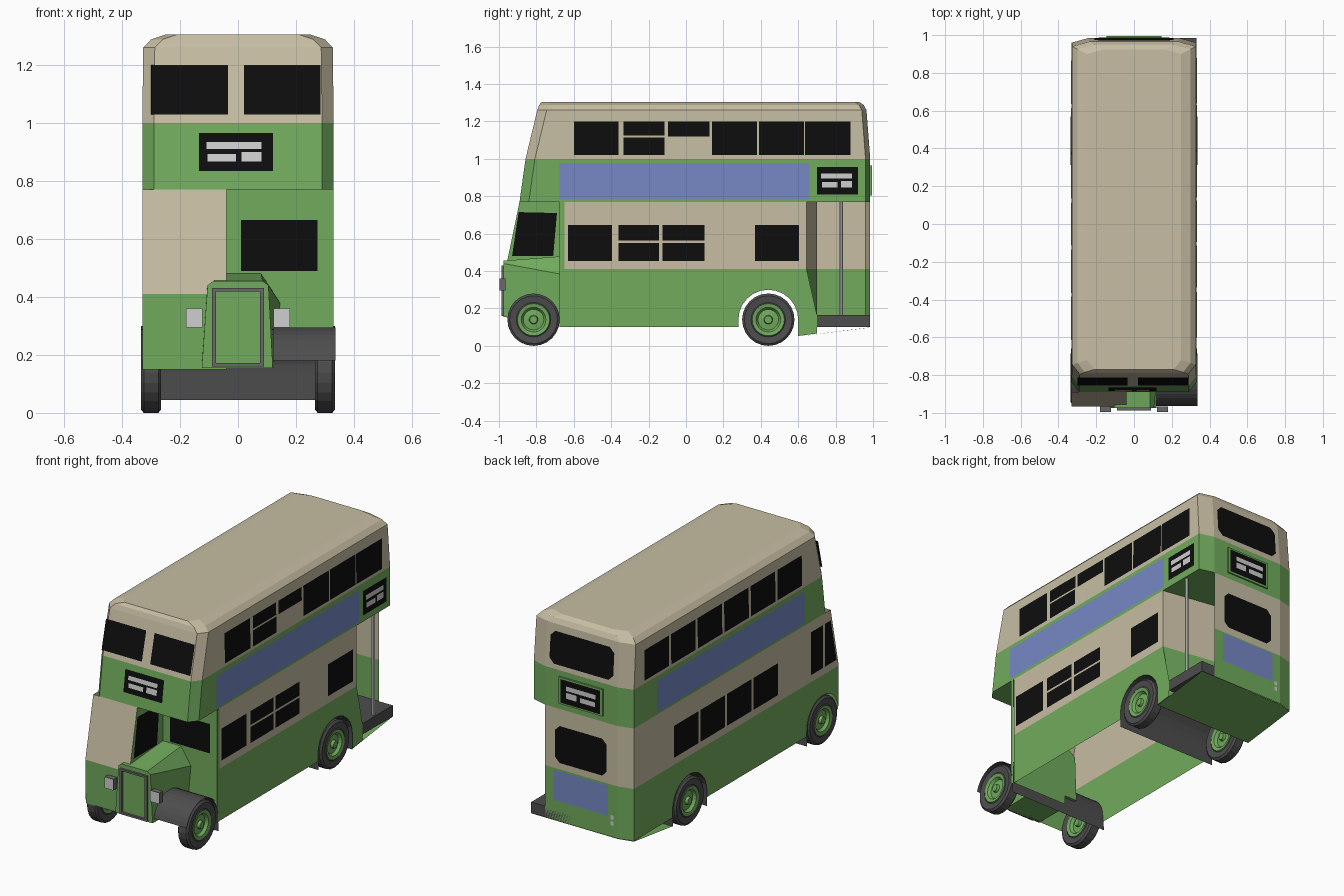
import bpy, bmesh, math
from mathutils import Vector

if "Cube" in bpy.data.objects:
    bpy.data.objects.remove(bpy.data.objects["Cube"])

COL = {"green": (.165, .41, .11), "cream": (.57, .51, .365), "black": (.004, .004, .004),
       "dark_grey": (.075, .075, .075), "blue": (.185, .25, .56), "light_grey": (.62, .62, .63),
       "mid_grey": (.14, .14, .14)}
MATS = {}
for n, c in COL.items():
    MATS[n] = bpy.data.materials.new(n)
    MATS[n].diffuse_color = (*c, 1)


def finish(name, bm, mats):
    me = bpy.data.meshes.new(name)
    bm.to_mesh(me)
    bm.free()
    for m in mats:
        me.materials.append(MATS[m])
    ob = bpy.data.objects.new(name, me)
    bpy.context.scene.collection.objects.link(ob)
    return ob


def panel(name, pts, mat, out):
    """Single flat sheet, turned to face the direction out."""
    bm = bmesh.new()
    f = bm.faces.new([bm.verts.new(p) for p in pts])
    f.normal_update()
    if f.normal.dot(Vector(out)) < 0:
        f.normal_flip()
    bmesh.ops.triangulate(bm, faces=bm.faces[:])
    return finish(name, bm, [mat])


def loft(name, rings, mats, band=lambda i: 0, caps=True):
    """Skin between closed rings; band gives the material of each step."""
    bm = bmesh.new()
    vs = [[bm.verts.new(p) for p in r] for r in rings]
    n = len(vs[0])
    for i in range(len(vs) - 1):
        for j in range(n):
            k = (j + 1) % n
            bm.faces.new((vs[i][j], vs[i][k], vs[i + 1][k], vs[i + 1][j])).material_index = band(i)
    if caps:
        bm.faces.new(vs[0][::-1]).material_index = band(0)
        bm.faces.new(vs[-1]).material_index = band(len(vs) - 2)
    bmesh.ops.recalc_face_normals(bm, faces=bm.faces[:])
    return finish(name, bm, mats)


def box(name, x0, x1, y0, y1, z0, z1, mat):
    r = [(x0, y0), (x1, y0), (x1, y1), (x0, y1)]
    return loft(name, [[(*p, z) for p in r] for z in (z0, z1)], [mat])


# ---- upper deck: (height, half width, front y, rear y)
LEVELS = [(.77, .33, -.89, .985), (1.0, .33, -.858, .985), (1.26, .327, -.795, .965),
          (1.288, .30, -.785, .95), (1.305, .25, -.77, .925)]


def deck_ring(z, w, yf, yr):
    half = [(w - .04, yf), (w, yf + .05), (w, yr - .025), (w - .09, yr)]
    return [(x, y, z) for x, y in half] + [(-x, y, z) for x, y in half[::-1]]


loft("upper_deck", [deck_ring(*l) for l in LEVELS], ["green", "cream"], lambda i: int(i > 0))


def surface(z, col):
    for a, b in zip(LEVELS, LEVELS[1:]):
        if z <= b[0]:
            t = max(0, (z - a[0]) / (b[0] - a[0]))
            return a[col] + t * (b[col] - a[col])


def plate(name, side, u0, u1, z0, z1, mat, off=.004, cut=0):
    """Thin painted plate on one side of the body, optionally with cut corners."""
    if cut:
        uz = [(u0 + cut, z0), (u1 - cut, z0), (u1, z0 + cut), (u1, z1 - cut),
              (u1 - cut, z1), (u0 + cut, z1), (u0, z1 - cut), (u0, z0 + cut)]
    else:
        uz = [(u0, z0), (u1, z0), (u1, z1), (u0, z1)]
    place = {"right": lambda u, z: (surface(z, 1) + off, u, z),
             "left": lambda u, z: (-surface(z, 1) - off, u, z),
             "front": lambda u, z: (u, surface(z, 2) - off, z),
             "rear": lambda u, z: (u, surface(z, 3) + off, z)}[side]
    out = {"right": (1, 0, 0), "left": (-1, 0, 0), "front": (0, -1, 0), "rear": (0, 1, 0)}[side]
    return panel(name, [place(u, z) for u, z in uz], mat, out)


def blind(side, u0, u1, z0, z1, off=.004):
    """Route display: black board with pale blank strips."""
    plate(side + "_route_board", side, u0, u1, z0, z1, "black", off)
    w, h = u1 - u0, z1 - z0
    for a, b, c, d in [(.1, .85, .58, .77), (.12, .5, .25, .45), (.58, .85, .25, .5)]:
        plate(side + "_route_strip", side, u0 + a * w, u0 + b * w, z0 + c * h, z0 + d * h,
              "light_grey", off + .003)


# upper windows
for u0, u1 in [(-.30, -.035), (.02, .285)]:
    plate("front_upper_window", "front", u0, u1, 1.03, 1.2, "black")
R_UP = [(-.6, -.36, 1.02, 1.2), (-.335, -.115, 1.02, 1.115), (-.335, -.115, 1.125, 1.2),
        (-.095, .125, 1.12, 1.2), (.14, .38, 1.02, 1.2), (.39, .63, 1.02, 1.2), (.637, .88, 1.02, 1.2)]
for w in R_UP:
    plate("right_upper_window", "right", *w, "black")
for i in range(6):
    plate("left_upper_window", "left", -.615 + i * .25, -.385 + i * .25, 1.02, 1.2, "black")
plate("rear_upper_window", "rear", -.21, .21, 1.03, 1.22, "black", cut=.03)

# lower windows
for w in [(-.63, -.395, .455, .645), (-.36, -.145, .455, .55), (-.36, -.145, .562, .645),
          (-.125, .10, .455, .55), (-.125, .10, .562, .645), (.37, .605, .455, .645)]:
    plate("right_lower_window", "right", *w, "black")
for i in range(4):
    plate("left_lower_window", "left", -.39 + i * .25, -.16 + i * .25, .455, .645, "black")
plate("rear_lower_window", "rear", -.17, .17, .45, .67, "black", cut=.03)

# advert panels, route boards, tail lights
plate("right_advert", "right", -.68, .66, .785, .975, "blue")
plate("left_advert", "left", -.64, .75, .785, .975, "blue")
plate("rear_advert", "rear", -.18, .18, .22, .40, "blue")
blind("front", -.135, .12, .835, .965)
blind("right", .70, .92, .81, .955)
box("rear_board_housing", -.145, .145, .98, .994, .805, .965, "green")
blind("rear", -.13, .13, .815, .955, .011)
for z in (.17, .205):
    plate("tail_light", "rear", -.215, -.195, z, z + .025, "light_grey")

# ---- lower body
CZ, FY, RY = .14, -.815, .44


def arc(cy, r, a0, a1, n=12):
    return [(cy + r * math.cos(math.radians(a0 + (a1 - a0) * i / n)),
             CZ + r * math.sin(math.radians(a0 + (a1 - a0) * i / n))) for i in range(n + 1)]


def side_panel(name, x, yz, mat, out):
    panel(name, [(x, y, z) for y, z in yz], mat, (out, 0, 0))


rear_arch = [(RY - .16, .1)] + arc(RY, .16, 180, 0)
side_panel("right_lower_wall", .33, [(-.65, .41), (-.65, .1)] + rear_arch
           + [(.6, .053), (.7, .066), (.7, .165), (.645, .41)], "green", 1)
side_panel("right_middle_wall", .33, [(-.65, .41), (.645, .41), (.645, .77), (-.65, .77)], "cream", 1)
side_panel("right_front_pillar", .333, [(-.675, .1), (-.65, .1), (-.65, .77), (-.675, .77)], "green", 1)
side_panel("left_lower_wall", -.33, [(-.965, .41)] + arc(FY, .15, 170, 0) + [(-.66, .1)]
           + rear_arch + [(.6, .1), (.96, .1), (.96, .41)], "green", -1)
side_panel("left_middle_wall", -.33, [(-.965, .41), (.96, .41), (.96, .77), (-.89, .77)], "cream", -1)
for z0, z1, mat in [(.1, .41, "green"), (.41, .77, "cream")]:
    for name, a, b, out in [("rear_wall", (-.24, .985), (.24, .985), (0, 1, 0)),
                            ("rear_left_corner", (-.33, .96), (-.24, .985), (-1, 1, 0)),
                            ("entrance_bulkhead", (.33, .645), (0, .7), (0, 1, 0))]:
        panel(name, [(*a, z0), (*b, z0), (*b, z1), (*a, z1)], mat, out)

# rear platform, its underside and the grab pole
box("rear_platform", 0, .33, .7, .985, .1, .165, "dark_grey")
panel("platform_underside", [(-.33, .6, .05), (.33, .6, .05), (.33, .985, .098), (-.24, .985, .098),
                             (-.33, .96, .096)], "green", (0, 0, -1))
circle = [(math.cos(i * math.pi / 4) * .01, math.sin(i * math.pi / 4) * .01) for i in range(8)]
loft("grab_pole", [[(.31 + x, .83 + y, z) for x, y in circle] for z in (.16, .77)], ["light_grey"])

# ---- half cab
panel("cab_front_lower", [(-.33, -.96, .15), (-.04, -.96, .15), (-.04, -.965, .41), (-.33, -.965, .41)],
      "green", (0, -1, 0))
panel("cab_front_upper", [(-.33, -.965, .41), (-.04, -.965, .41), (-.04, -.89, .77), (-.33, -.89, .77)],
      "cream", (0, -1, 0))
side_panel("cab_inner_side", -.04, [(-.65, .2), (-.65, .77), (-.89, .77), (-.965, .41), (-.96, .15)], "green", 1)
side_panel("cab_inner_window", -.036, [(-.93, .48), (-.71, .48), (-.69, .71), (-.895, .715)], "black", 1)
side_panel("cab_door_window", -.334, [(-.81, .455), (-.70, .455), (-.70, .71), (-.81, .71)], "black", -1)
side_panel("cab_quarter_window", -.334, [(-.94, .455), (-.83, .455), (-.83, .71), (-.885, .71)], "black", -1)
panel("front_bulkhead", [(-.04, -.65, .1), (.33, -.65, .1), (.33, -.65, .77), (-.04, -.65, .77)],
      "green", (0, -1, 0))
panel("bulkhead_window", [(.01, -.655, .49), (.275, -.655, .49), (.275, -.655, .665), (.01, -.655, .665)],
      "black", (0, -1, 0))

# ---- bonnet, radiator and lamps
front = [(-.125, .155), (-.105, .44), (-.085, .455), (.085, .455), (.105, .44), (.12, .155)]
back = [(-.125, .155), (-.115, .43), (-.04, .48), (.08, .48), (.145, .38), (.125, .155)]
loft("bonnet", [[(x, -.975, z) for x, z in front], [(x, -.65, z) for x, z in back]], ["green"])
for b in [(-.09, -.076, .16, .43), (.076, .09, .16, .43), (-.09, .09, .418, .43), (-.09, .09, .16, .172)]:
    box("radiator_frame", b[0], b[1], -.987, -.97, b[2], b[3], "mid_grey")
for s in (-1, 1):
    x0, x1 = sorted((s * .122, s * .18))
    box("headlamp", x0, x1, -.996, -.965, .295, .36, "mid_grey")
    panel("headlamp_lens", [(x0, -1, .295), (x1, -1, .295), (x1, -1, .36), (x0, -1, .36)],
          "light_grey", (0, -1, 0))


# ---- wheel arches: sheets right across the body
def arch(name, x0, x1, path):
    bm = bmesh.new()
    vs = [[bm.verts.new((x, y, z)) for x in (x0, x1)] for y, z in path]
    for a, b in zip(vs, vs[1:]):
        bm.faces.new((a[0], a[1], b[1], b[0]))
    bmesh.ops.recalc_face_normals(bm, faces=bm.faces[:])
    finish(name, bm, ["dark_grey"])


arch("rear_wheel_arch", -.334, .334, [(RY - .16, .05)] + arc(RY, .16, 180, 0) + [(RY + .16, .05)])
arch("front_wheel_arch", -.334, .334, arc(FY, .15, 120, 0) + [(FY + .155, .045)])
arch("front_mudguard", .12, .337, arc(FY, .155, 165, 40))

# ---- wheels: turned profile of (radius, sideways offset)
PROFILE = [(.004, .034), (.02, .034), (.024, .018), (.055, .014), (.066, .03), (.086, .034),
           (.092, .03), (.128, .035), (.14, .025)]
PROFILE += [(r, -o) for r, o in PROFILE[::-1]]
for y, label in [(FY, "front"), (RY, "rear")]:
    for s in (-1, 1):
        rings = [[(s * .3 + o, y + r * math.cos(i * math.pi / 12), CZ + r * math.sin(i * math.pi / 12))
                  for i in range(24)] for r, o in PROFILE]
        loft(label + "_wheel", rings, ["green", "dark_grey"], lambda i: int(5 <= i <= 11))

for m in bpy.data.materials:
    if m.users and not m.is_grease_pencil:
        m.use_nodes = True
        m.node_tree.nodes["Principled BSDF"].inputs["Base Color"].default_value = m.diffuse_color
